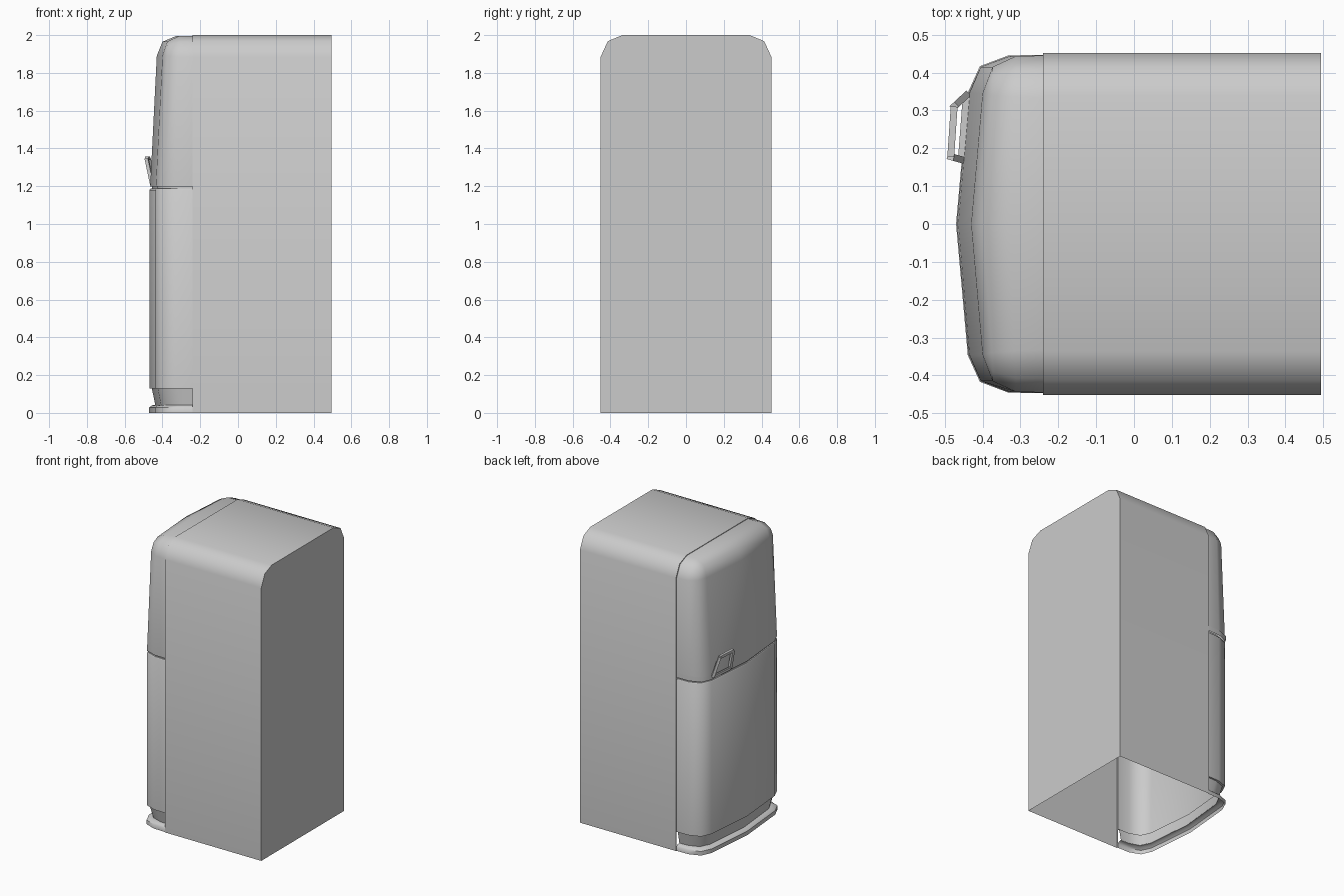
import bpy, bmesh, math
from mathutils import Vector, Matrix

cube = bpy.data.objects.get("Cube")
if cube:
    bpy.data.objects.remove(cube, do_unlink=True)

grey = bpy.data.materials.new("plain grey")
grey.use_nodes = True
grey.diffuse_color = (0.6, 0.6, 0.6, 1)
grey.node_tree.nodes["Principled BSDF"].inputs["Base Color"].default_value = (0.6, 0.6, 0.6, 1)


def finish(name, bm, smooth=True, flip_check=None):
    """Clean the mesh, make the object and shade it."""
    bmesh.ops.remove_doubles(bm, verts=bm.verts, dist=0.0005)
    bmesh.ops.recalc_face_normals(bm, faces=bm.faces)
    # Open shells: make the widest face point away from the cabinet centre
    if flip_check:
        big = max(bm.faces, key=lambda f: f.calc_area())
        if big.normal.dot(big.calc_center_median() - Vector(flip_check)) < 0:
            bmesh.ops.reverse_faces(bm, faces=bm.faces)
    mesh = bpy.data.meshes.new(name)
    bm.to_mesh(mesh)
    bm.free()
    mesh.materials.append(grey)
    obj = bpy.data.objects.new(name, mesh)
    bpy.context.collection.objects.link(obj)
    if smooth:
        bpy.ops.object.select_all(action='DESELECT')
        obj.select_set(True)
        bpy.context.view_layer.objects.active = obj
        bpy.ops.object.shade_smooth_by_angle(angle=math.radians(50))
    return obj


def loft(name, rows, cap_first=False):
    """Skin a list of rows that have equal point counts."""
    bm = bmesh.new()
    grid = [[bm.verts.new(p) for p in row] for row in rows]
    for a, b in zip(grid, grid[1:]):
        for i in range(len(a) - 1):
            bm.faces.new((a[i], a[i + 1], b[i + 1], b[i]))
    if cap_first:
        bm.faces.new(grid[0])
    return finish(name, bm, flip_check=(0, 0, 1))


def mirror_y(half):
    """Half outline ending on the middle line -> full outline."""
    return half + [(x, -y, z) for x, y, z in reversed(half[:-1])]


def arch(w, top, r, x, bulge, lean, low):
    """Upright arch with chamfer-rounded shoulders and a crowned, leaning front."""
    half = [(w, low), (w, top - r), (w - 0.33 * r, top - 0.28 * r), (w - r, top), (0, top)]
    pts = []
    for y, z in half:
        crown = bulge * (1 - y / w) if w else 0
        pts.append((x - crown - lean * (top - z) / (top - 1.195), y, z))
    return mirror_y(pts)


# Cabinet shell: closed back, open underneath and towards the doors
loft("cabinet", [arch(0.452, 2.0, 0.115, x, 0, 0, 0) for x in (0.494, -0.24)], cap_first=True)

# Rim joining the cabinet to the doors
loft("cabinet_rim", [arch(0.452, 2.0, 0.115, -0.24, 0, 0, 0),
                     arch(0.445, 1.996, 0.112, -0.24, 0, 0, 0)])

# Upper door: nested arches shrinking to the crowned middle line
LOW = 1.198
loft("upper_door", [arch(*ring, LOW) for ring in (
    (0.445, 1.996, 0.112, -0.24, 0, 0),
    (0.443, 1.994, 0.108, -0.31, 0.02, 0.02),
    (0.415, 1.965, 0.075, -0.37, 0.03, 0.035),
    (0.345, 1.89, 0, -0.40, 0.03, 0.035),
    (0, 1.89, 0, -0.43, 0, 0.035))])

PLAN = [(-0.24, 0.445), (-0.33, 0.443), (-0.405, 0.415), (-0.437, 0.345), (-0.468, 0)]


def plan_row(z, inset):
    return mirror_y([(x if i == 0 else x + inset, y - (inset * y / 0.445), z)
                     for i, (x, y) in enumerate(PLAN)])


# Lower door, the recessed seam above it, toe kick and flared plinth
for name, rows in {
    "door_seam": [(1.18, 0.012), (1.202, 0.012)],
    "lower_door": [(0.13, 0.012), (0.13, 0), (1.18, 0), (1.187, 0.004), (1.187, 0.014)],
    "toe_kick": [(0.04, 0.03), (0.13, 0.012)],
    "plinth": [(0, -0.002), (0.028, -0.002), (0.04, 0.012), (0.042, 0.03)],
}.items():
    loft(name, [plan_row(z, d) for z, d in rows])

# Thin latch strip wrapping the handle side of the upper door
strip = PLAN[:4] + [(-0.453, 0.17)]
loft("latch_strip", [[(x - (0.004 if i else 0), y + 0.003, z) for i, (x, y) in enumerate(strip)]
                     for z in (1.198, 1.23)])


# Loop handle: four slim bars leaning outwards at the top
def bar(name, a, b, width, depth):
    a, b = Vector(a), Vector(b)
    d = b - a
    place = Matrix.Translation((a + b) / 2) @ d.to_track_quat('Z', 'X').to_matrix().to_4x4()
    bm = bmesh.new()
    bmesh.ops.create_cube(bm, size=1, matrix=place @ Matrix.Diagonal((width, depth, d.length, 1)))
    finish(name, bm, smooth=False)


corners = [(-0.443, 0.34, 1.215), (-0.475, 0.31, 1.348), (-0.484, 0.178, 1.348), (-0.456, 0.17, 1.215)]
names = ["handle_outer_arm", "handle_grip", "handle_inner_arm", "handle_base"]
for i, name in enumerate(names):
    bar(name, corners[i], corners[(i + 1) % 4], 0.018, 0.018)
